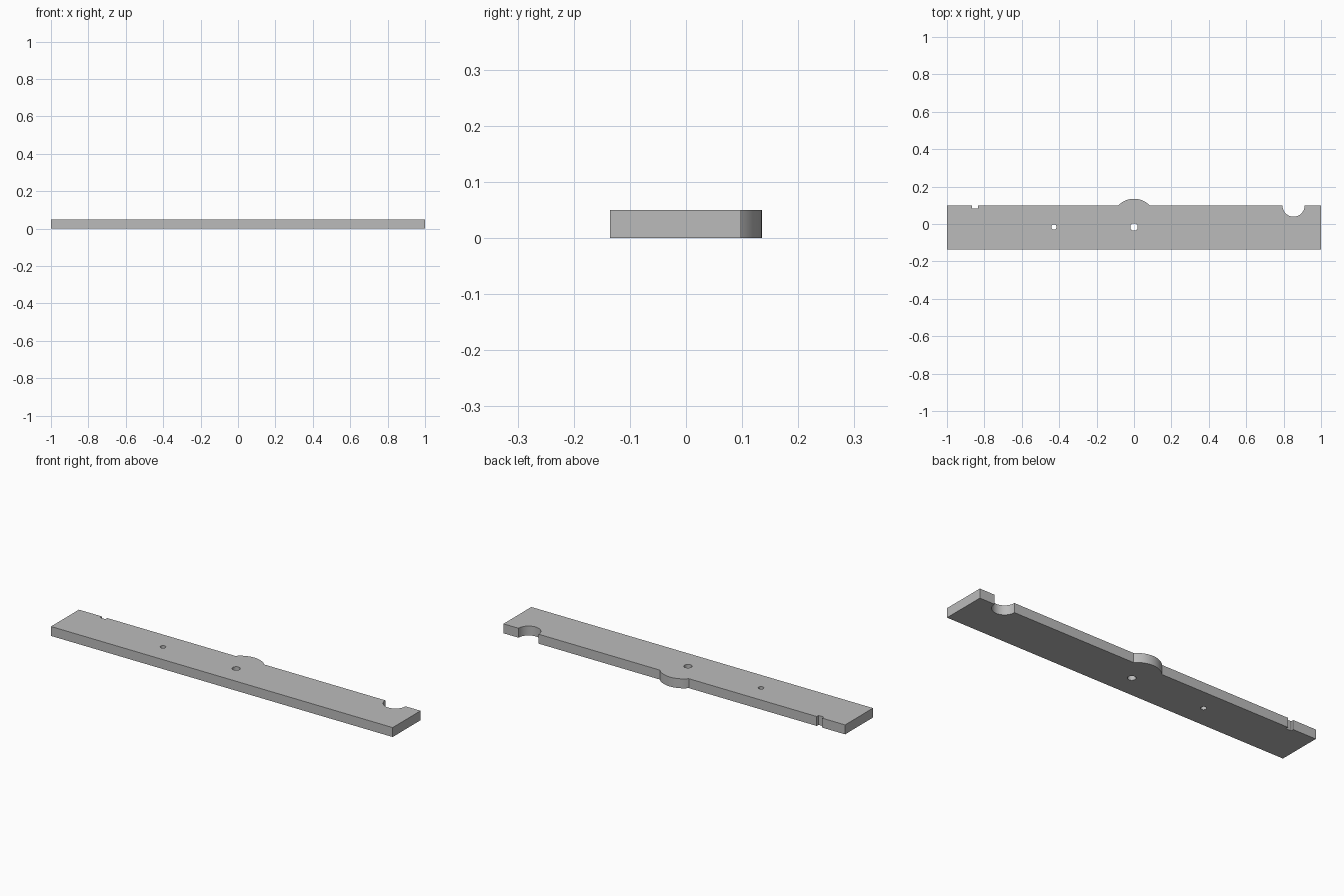
import bpy, bmesh
from math import cos, sin, asin, pi, radians

cube = bpy.data.objects.get("Cube")
if cube:
    bpy.data.objects.remove(cube, do_unlink=True)

LENGTH, FRONT, BACK, THICK = 2.0, -0.135, 0.098, 0.05
HALF = LENGTH / 2


def arc(cx, cy, r, start, end, steps=32):
    """Points along an arc, both ends included."""
    return [(cx + r * cos(start + (end - start) * i / steps),
             cy + r * sin(start + (end - start) * i / steps))
            for i in range(steps + 1)]


def circle(cx, cy, r, steps=40):
    return arc(cx, cy, r, 0, 2 * pi, steps)[:-1]


# Outline, running counter-clockwise from the front right corner
bump_r, bump_y = 0.116, 0.019
bump_a = asin((BACK - bump_y) / bump_r)
outline = [(-HALF, FRONT), (HALF, FRONT), (HALF, BACK)]
outline += arc(0.853, BACK, 0.059, 0, -pi)                       # round notch
outline += arc(0, bump_y, bump_r, bump_a, pi - bump_a)           # centre bump
outline += [(-0.834, BACK), (-0.834, 0.083), (-0.866, 0.083), (-0.866, BACK)]  # slot
outline += [(-HALF, BACK)]

# Plate with two through holes
holes = [circle(0, -0.016, 0.02), circle(-0.428, -0.016, 0.014)]
curve = bpy.data.curves.new("plate_profile", "CURVE")
curve.dimensions = "2D"
curve.fill_mode = "BOTH"
curve.extrude = THICK / 2
for loop in [outline] + holes:
    spline = curve.splines.new("POLY")
    spline.points.add(len(loop) - 1)
    for point, (x, y) in zip(spline.points, loop):
        point.co = (x, y, THICK / 2, 1)
    spline.use_cyclic_u = True

profile = bpy.data.objects.new("plate_profile", curve)
bpy.context.scene.collection.objects.link(profile)
bpy.context.view_layer.update()
mesh = bpy.data.meshes.new_from_object(
    profile.evaluated_get(bpy.context.evaluated_depsgraph_get()))
bpy.data.objects.remove(profile, do_unlink=True)

# Weld the caps to the walls and rest the plate on the ground
bm = bmesh.new()
bm.from_mesh(mesh)
bmesh.ops.remove_doubles(bm, verts=bm.verts, dist=0.0001)
bmesh.ops.recalc_face_normals(bm, faces=bm.faces)
low = min(v.co.z for v in bm.verts)
bmesh.ops.translate(bm, verts=bm.verts, vec=(0, 0, -low))
bm.to_mesh(mesh)
bm.free()

plate = bpy.data.objects.new("notched_plate", mesh)
mesh.name = "notched_plate"
bpy.context.scene.collection.objects.link(plate)

# Plain grey finish
grey = bpy.data.materials.new("plain_grey")
grey.use_nodes = True
colour = (0.5, 0.5, 0.5, 1)
grey.diffuse_color = colour
grey.node_tree.nodes["Principled BSDF"].inputs["Base Color"].default_value = colour
mesh.materials.clear()
mesh.materials.append(grey)

# Smooth curved walls, sharp rims
bpy.ops.object.select_all(action="DESELECT")
plate.select_set(True)
bpy.context.view_layer.objects.active = plate
bpy.ops.object.shade_smooth_by_angle(angle=radians(30))
